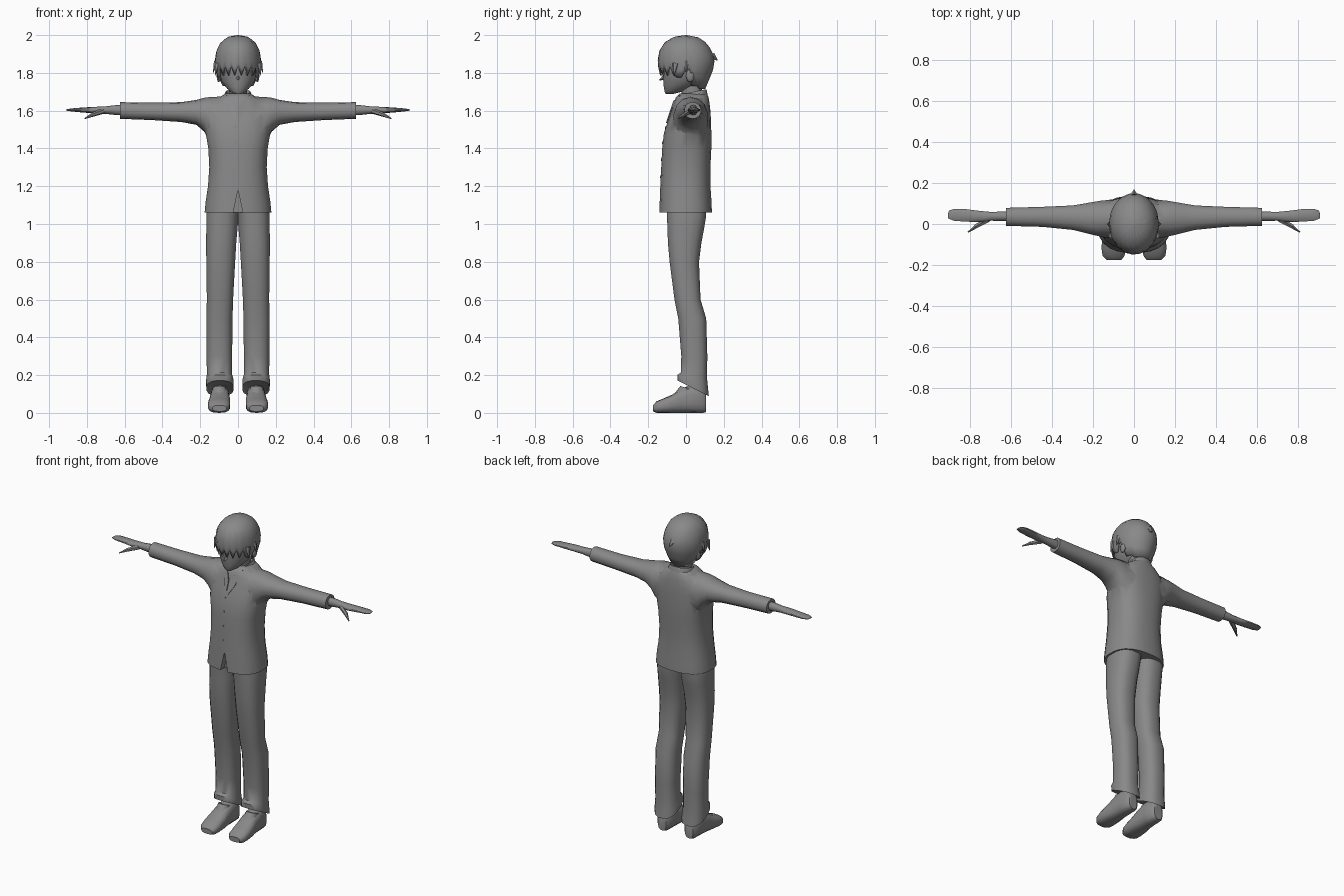
import bpy, bmesh, math
from mathutils import Vector
from mathutils.bvhtree import BVHTree

if "Cube" in bpy.data.objects:
    bpy.data.objects.remove(bpy.data.objects["Cube"])

grey = bpy.data.materials.new("plain grey")
grey.diffuse_color = (0.25, 0.25, 0.25, 1)
grey.use_nodes = True
grey.node_tree.nodes["Principled BSDF"].inputs["Base Color"].default_value = grey.diffuse_color


def smooth(ob, angle=50):
    bpy.ops.object.select_all(action='DESELECT')
    ob.select_set(True)
    bpy.context.view_layer.objects.active = ob
    bpy.ops.object.shade_smooth_by_angle(angle=math.radians(angle))


def finish(name, bm, angle=50):
    bmesh.ops.recalc_face_normals(bm, faces=bm.faces)
    me = bpy.data.meshes.new(name)
    bm.to_mesh(me)
    bm.free()
    me.materials.append(grey)
    ob = bpy.data.objects.new(name, me)
    bpy.context.collection.objects.link(ob)
    smooth(ob, angle)
    return ob


def loft(name, rings, axis='z', n=16, p=2.4, side=1, angle=50):
    """Rings are (position, a0, a1, b0, b1, optional tilt along b)."""
    bm = bmesh.new()
    loops = []
    for ring in rings:
        pos, a0, a1, b0, b1 = ring[:5]
        tilt = ring[5] if len(ring) > 5 else 0
        loop = []
        for i in range(n):
            t = 2 * math.pi * (i + 0.5) / n
            c, s = math.cos(t), math.sin(t)
            a = (a0 + a1) / 2 + (a1 - a0) / 2 * math.copysign(abs(c) ** (2 / p), c)
            db = (b1 - b0) / 2 * math.copysign(abs(s) ** (2 / p), s)
            b, q = (b0 + b1) / 2 + db, pos + tilt * db
            co = {'z': (a, b, q), 'x': (q, a, b), 'y': (a, q, b)}[axis]
            loop.append(bm.verts.new((co[0] * side, co[1], co[2])))
        loops.append(loop)
    for l0, l1 in zip(loops, loops[1:]):
        for i in range(n):
            j = (i + 1) % n
            bm.faces.new((l0[i], l0[j], l1[j], l1[i]))
    bm.faces.new(loops[0])
    bm.faces.new(loops[-1])
    return finish(name, bm, angle)


def spike(name, start, end, r1, r2, n=6):
    bm = bmesh.new()
    p, q = Vector(start), Vector(end)
    d = q - p
    bmesh.ops.create_cone(bm, cap_ends=True, segments=n, radius1=r1, radius2=r2, depth=d.length)
    bm.transform(d.to_track_quat('Z', 'Y').to_matrix().to_4x4())
    bmesh.ops.translate(bm, verts=bm.verts, vec=(p + q) / 2)
    return finish(name, bm)


def boolean(ob, other, op):
    m = ob.modifiers.new("cut", 'BOOLEAN')
    m.operation, m.object, m.solver = op, other, 'EXACT'
    bpy.context.view_layer.objects.active = ob
    bpy.ops.object.modifier_apply(modifier=m.name)
    bpy.data.objects.remove(other)


# Jacket body with sleeves joined in
body = [(1.06, .178, -.142, .138), (1.12, .172, -.140, .136), (1.2, .160, -.137, .13),
        (1.3, .153, -.132, .13), (1.4, .158, -.127, .135), (1.48, .172, -.118, .135),
        (1.55, .176, -.095, .133), (1.6, .17, -.077, .13), (1.64, .14, -.065, .125),
        (1.67, .10, -.055, .12), (1.69, .068, -.035, .112)]
jacket = loft("jacket", [(z, -w, w, y0, y1) for z, w, y0, y1 in body], n=24, p=2.5)
sleeve = [(.08, -.07, .12, 1.40, 1.675), (.15, -.067, .118, 1.44, 1.672),
          (.18, -.06, .113, 1.49, 1.668), (.22, -.05, .106, 1.525, 1.657),
          (.3, -.03, .092, 1.54, 1.645), (.45, -.015, .085, 1.55, 1.642),
          (.625, -.01, .08, 1.557, 1.645)]
for s in (1, -1):
    boolean(jacket, loft("sleeve", sleeve, 'x', n=14, p=2.2, side=s), 'UNION')

# Wedge opening at the jacket front hem
bm = bmesh.new()
tri = [(-.032, 1.03), (.032, 1.03), (0, 1.18)]
f = bm.faces.new([bm.verts.new((x, -.2, z)) for x, z in tri])
ext = bmesh.ops.extrude_face_region(bm, geom=[f])
bmesh.ops.translate(bm, vec=(0, .1, 0), verts=[v for v in ext['geom'] if isinstance(v, bmesh.types.BMVert)])
boolean(jacket, finish("hem_cutter", bm), 'DIFFERENCE')
smooth(jacket, 50)

bpy.context.view_layer.update()
tree = BVHTree.FromObject(jacket, bpy.context.evaluated_depsgraph_get())


def chest(x, z, lift):
    hit = tree.ray_cast(Vector((x, -1, z)), Vector((0, 1, 0)))[0]
    return Vector((x, (hit.y if hit else -.05) - lift, z))


def plate(name, pts, lift=.007):
    bm = bmesh.new()
    front = [bm.verts.new(chest(x, z, lift)) for x, z in pts]
    back = [bm.verts.new(v.co + Vector((0, lift + .002, 0))) for v in front]
    bm.faces.new(front)
    bm.faces.new(back[::-1])
    for i in range(len(pts)):
        j = (i + 1) % len(pts)
        bm.faces.new((front[i], back[i], back[j], front[j]))
    return finish(name, bm, 20)


# Open collar points and small buttons
plate("left_lapel", [(.06, 1.68), (.035, 1.59), (.002, 1.535), (-.004, 1.60), (.02, 1.65)])
plate("right_lapel", [(-.06, 1.68), (-.045, 1.62), (-.03, 1.56), (-.012, 1.555), (-.012, 1.61), (-.025, 1.65)])
for z in (1.25, 1.34, 1.43, 1.51):
    c = chest(-.014, z, 0)
    spike("button", c + Vector((0, .003, 0)), c - Vector((0, .003, 0)), .006, .006, 8)

# Neck and standing collar
loft("neck", [(1.64, -.05, .05, -.02, .09), (1.76, -.05, .05, -.03, .085)], n=12)
loft("collar", [(1.655, -.088, .088, -.06, .118, .1), (1.69, -.07, .07, -.036, .112, .2),
                (1.70, -.064, .064, -.03, .108, .2), (1.68, -.052, .052, -.02, .095, .2)], n=16, angle=40)

# Trousers, shoes, hands on both sides
leg = [(1.12, -.02, .16, -.105, .11), (1.04, -.004, .169, -.102, .108), (.98, .001, .169, -.1, .098),
       (.9, .008, .17, -.097, .083), (.8, .014, .169, -.088, .07), (.6, .025, .166, -.062, .078),
       (.5, .028, .169, -.042, .108), (.3, .03, .167, -.026, .114), (.2, .03, .166, -.028, .112, -.2),
       (.165, .022, .17, -.046, .118, -.45), (.13, .022, .168, -.045, .122, -.5),
       (.14, .045, .145, -.02, .1, -.4)]
shoe = [(.106, .065, .125, .004, .11), (.09, .05, .14, 0, .13), (.03, .045, .146, 0, .15),
        (-.03, .043, .15, 0, .125), (-.07, .04, .157, 0, .098), (-.12, .04, .16, 0, .076),
        (-.155, .045, .155, 0, .062), (-.175, .06, .135, .008, .04)]
hand = [(.6, .015, .06, 1.576, 1.63), (.64, .014, .062, 1.576, 1.63), (.7, .015, .06, 1.583, 1.623),
        (.76, .008, .066, 1.586, 1.62), (.82, .01, .074, 1.59, 1.617), (.88, .014, .076, 1.596, 1.612),
        (.905, .024, .066, 1.6, 1.608), (.91, .028, .05, 1.602, 1.606)]
for s, side in ((1, "left"), (-1, "right")):
    loft(side + "_trouser_leg", leg, n=16, p=2.5, side=s)
    loft(side + "_shoe", shoe, 'y', n=14, p=2.7, side=s, angle=40)
    loft(side + "_shoe_tongue", [(.09, .055, .14, -.06, .03, -.3), (.13, .062, .135, -.03, .05, -.3)], n=10, side=s)
    loft(side + "_hand", hand, 'x', n=10, p=2.1, side=s)
    spike(side + "_thumb", (s * .715, .022, 1.598), (s * .775, -.012, 1.577), .015, .011)
    spike(side + "_thumb_tip", (s * .77, -.01, 1.579), (s * .812, -.04, 1.558), .011, .003)

# Face with a small nose
face = [(1.688, .018, -.108, -.07), (1.70, .042, -.114, -.02), (1.725, .066, -.119, .04),
        (1.755, .088, -.122, .08), (1.79, .1, -.125, .1), (1.84, .106, -.13, .12), (1.92, .095, -.12, .11)]
loft("face", [(z, -w, w, a, b) for z, w, a, b in face], n=16, p=2.1)
spike("nose", (0, -.115, 1.775), (0, -.142, 1.762), .014, .002, 4)

# Hair cap whose lower edge zigzags over the forehead and drops at the nape
shape = [(2.0, .004, -.004, .004), (1.992, .05, -.06, .06), (1.965, .09, -.11, .1), (1.92, .114, -.14, .138),
         (1.87, .122, -.15, .152), (1.82, .121, -.147, .145), (1.77, .108, -.135, .125),
         (1.73, .085, -.12, .106), (1.69, .07, -.11, .095)]


def hair_section(z):
    for r0, r1 in zip(shape, shape[1:]):
        if z >= r1[0]:
            t = (r0[0] - z) / (r0[0] - r1[0])
            return [a + (b - a) * t for a, b in zip(r0[1:], r1[1:])]
    return shape[-1][1:]


N, ROWS = 40, 9
bm = bmesh.new()
cols = []
for i in range(N):
    t = 2 * math.pi * i / N
    c, s = math.cos(t), math.sin(t)
    if s < -.35:                       # fringe
        low = 1.785 if i % 2 else 1.835
    elif s < .3:                       # around the ears
        low = 1.775 if s < -.1 else 1.815
    else:                              # nape
        low = 1.73 if s < .6 else 1.715
    col = []
    for k in range(ROWS):
        z = 2.0 - (2.0 - low) * (k / (ROWS - 1)) ** 1.5
        w, y0, y1 = hair_section(z)
        col.append(bm.verts.new((w * c, (y0 + y1) / 2 + (y1 - y0) / 2 * s, z)))
    cols.append(col)
for i in range(N):
    a, b = cols[i], cols[(i + 1) % N]
    for k in range(ROWS - 1):
        bm.faces.new((a[k], b[k], b[k + 1], a[k + 1]))
bm.faces.new([c[0] for c in cols])
hair = finish("hair", bm, 60)
m = hair.modifiers.new("thickness", 'SOLIDIFY')
m.thickness, m.offset = .01, -1

# Loose hair tufts and ears
spike("back_tuft", (0, .135, 1.89), (0, .168, 1.865), .022, .001, 5)
for s, side in ((1, "left"), (-1, "right")):
    spike(side + "_front_tuft", (s * .108, -.055, 1.85), (s * .122, -.065, 1.785), .018, .001, 5)
    spike(side + "_side_tuft", (s * .112, .0, 1.86), (s * .132, .0, 1.80), .016, .001, 5)
    bm = bmesh.new()
    bmesh.ops.create_uvsphere(bm, u_segments=10, v_segments=6, radius=1)
    bmesh.ops.scale(bm, verts=bm.verts, vec=(.012, .022, .034))
    bmesh.ops.translate(bm, verts=bm.verts, vec=(s * .102, .022, 1.785))
    finish(side + "_ear", bm)
